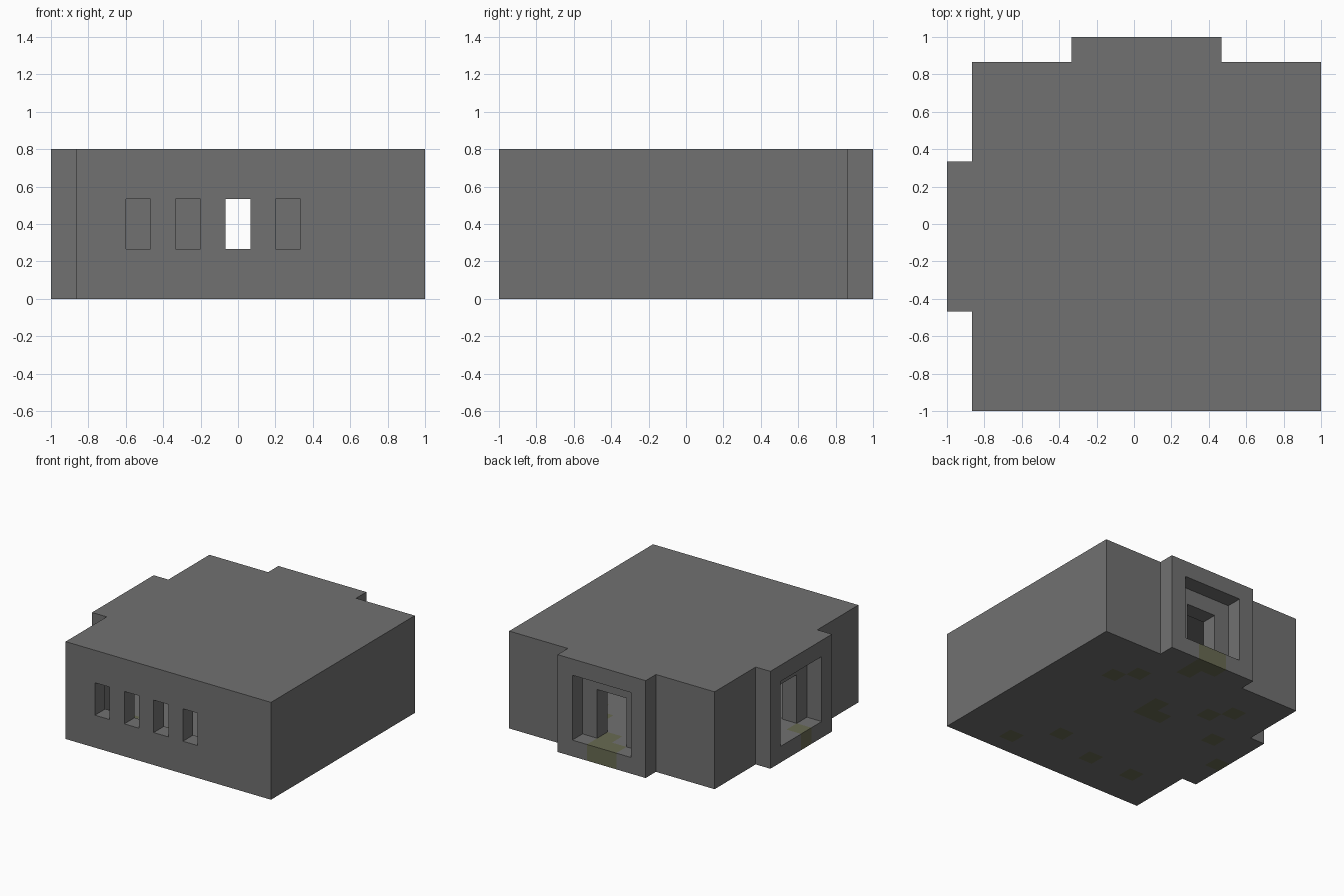
import bpy, bmesh, math
from mathutils import Vector

if "Cube" in bpy.data.objects:
    bpy.data.objects.remove(bpy.data.objects["Cube"], do_unlink=True)

U = 2 / 15          # one building block
HEIGHT = 6          # storey height in blocks


def place(x, y, z):
    """Block coordinates to model coordinates."""
    return Vector((x * U - 1, y * U - 1, z * U))


def material(name, colour):
    mat = bpy.data.materials.new(name)
    mat.use_nodes = True
    mat.diffuse_color = (*colour, 1)
    bsdf = next(n for n in mat.node_tree.nodes if n.type == 'BSDF_PRINCIPLED')
    bsdf.inputs["Base Color"].default_value = (*colour, 1)
    bsdf.inputs["Roughness"].default_value = 0.9
    return mat


def prism(name, outline, low, high):
    """Extrude a plan outline between two heights."""
    bm = bmesh.new()
    base = bm.faces.new([bm.verts.new(place(x, y, low)) for x, y in outline])
    top = bmesh.ops.extrude_face_region(bm, geom=[base])["geom"]
    bmesh.ops.translate(bm, vec=(0, 0, (high - low) * U),
                        verts=[v for v in top if isinstance(v, bmesh.types.BMVert)])
    bmesh.ops.recalc_face_normals(bm, faces=bm.faces)
    mesh = bpy.data.meshes.new(name)
    bm.to_mesh(mesh)
    bm.free()
    obj = bpy.data.objects.new(name, mesh)
    bpy.context.collection.objects.link(obj)
    return obj


def cut(target, x0, x1, y0, y1, z0, z1):
    """Cut a box out of the target."""
    cutter = prism("cutter", [(x0, y0), (x1, y0), (x1, y1), (x0, y1)], z0, z1)
    cutter.hide_render = True
    mod = target.modifiers.new("cut", 'BOOLEAN')
    mod.operation, mod.solver, mod.object = 'DIFFERENCE', 'EXACT', cutter
    bpy.context.view_layer.objects.active = target
    bpy.ops.object.modifier_apply(modifier=mod.name)
    bpy.data.objects.remove(cutter, do_unlink=True)


# Block building with a porch on the back and one on the -x side
plan = [(1, 0), (15, 0), (15, 14), (11, 14), (11, 15), (5, 15),
        (5, 14), (1, 14), (1, 10), (0, 10), (0, 4), (1, 4)]
house = prism("stone_house", plan, 0, HEIGHT)

# Hollow room
cut(house, 2, 14, 1, 13, 1, 5)

# Front windows
for x in (3, 5, 7, 9):
    cut(house, x, x + 1, -0.5, 1.5, 2, 4)

# Wide porch niches, each with a narrower doorway behind
cut(house, 6, 10, 14, 16, 1, 5)
cut(house, 7, 9, 12.5, 14.5, 1, 4)
cut(house, -1, 1, 5, 9, 1, 5)
cut(house, 0.5, 2.5, 6, 8, 1, 4)

# Mossy floor blocks
house.data.materials.clear()
house.data.materials.append(material("grey_stone", (0.165, 0.165, 0.165)))
house.data.materials.append(material("mossy_stone", (0.14, 0.145, 0.085)))
moss = {(11, 10), (10, 11), (7, 9), (7, 8), (6, 8), (11, 1), (9, 3), (6, 2),
        (3, 2), (4, 10), (3, 11), (2, 8), (0, 6), (7, 14), (8, 14), (8, 13)}


def slice_mesh(bm, faces, point, normal):
    geom = set(faces)
    for f in faces:
        geom.update(f.edges)
        geom.update(f.verts)
    bmesh.ops.bisect_plane(bm, geom=list(geom), dist=1e-5,
                           plane_co=point, plane_no=normal)


bm = bmesh.new()
bm.from_mesh(house.data)
bmesh.ops.remove_doubles(bm, verts=bm.verts, dist=1e-4)
slice_mesh(bm, list(bm.faces), place(0, 0, 1), (0, 0, 1))
for i in range(1, 15):
    for axis in ((1, 0, 0), (0, 1, 0)):
        floor = [f for f in bm.faces if f.calc_center_median().z < 1.05 * U]
        slice_mesh(bm, floor, place(i, i, 0), axis)
for f in bm.faces:
    f.smooth = False
    p = f.calc_center_median() - f.normal * 0.02    # point inside the block
    cell = (math.floor((p.x + 1) / U), math.floor((p.y + 1) / U))
    f.material_index = 1 if p.z < U and cell in moss else 0
bm.to_mesh(house.data)
bm.free()
